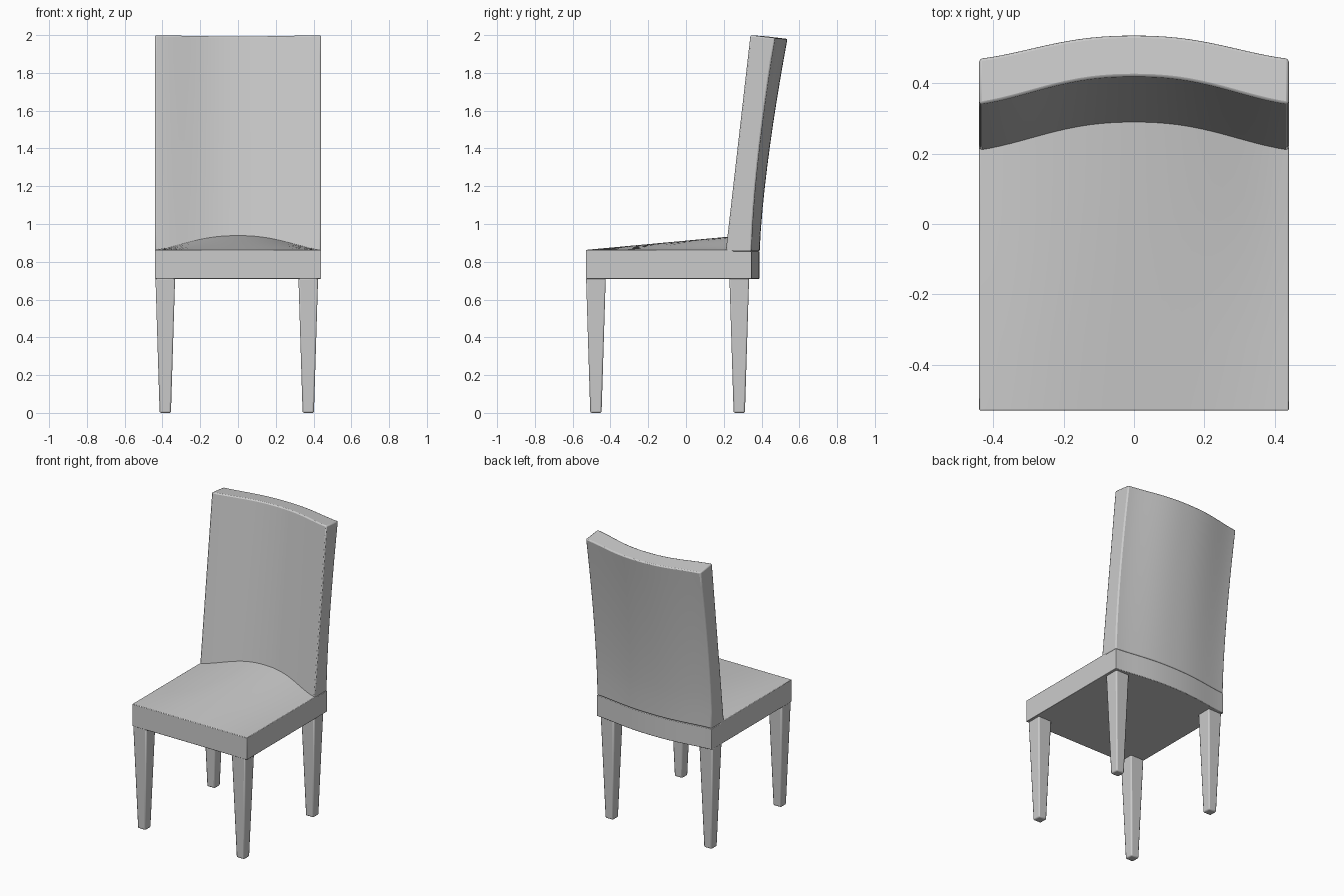
import bpy, bmesh, math

if "Cube" in bpy.data.objects:
    bpy.data.objects.remove(bpy.data.objects["Cube"])

W = 0.44       # half width of seat and backrest
SEAM = 0.855   # height where the backrest meets the seat
STEPS = 28


def bump(x):
    """Arch across the width: 0 at the sides, 1 in the middle."""
    u = min(abs(x) / W, 1)
    return 0.5 * math.cos(u * math.pi / 2) + 0.25 * (1 + math.cos(math.pi * u ** 1.3))


def front_y(x, z):
    t = (z - 0.86) / 1.14
    return 0.21 + 0.13 * t + (0.07 + 0.01 * t) * bump(x)


def back_y(x, z):
    t = max(0, (z - 0.86) / 1.12)
    return 0.347 + 0.123 * t ** 1.5 + (0.043 + 0.024 * t) * bump(x)


def finish(bm, name, bevel, segments=2):
    bmesh.ops.recalc_face_normals(bm, faces=bm.faces[:])
    me = bpy.data.meshes.new(name)
    bm.to_mesh(me)
    bm.free()
    ob = bpy.data.objects.new(name, me)
    bpy.context.collection.objects.link(ob)
    mod = ob.modifiers.new("soft_edges", 'BEVEL')
    mod.width = bevel
    mod.segments = segments
    mod.limit_method = 'ANGLE'
    mod.angle_limit = math.radians(50)
    bpy.ops.object.select_all(action='DESELECT')
    bpy.context.view_layer.objects.active = ob
    ob.select_set(True)
    bpy.ops.object.shade_smooth_by_angle(angle=math.radians(35))
    return ob


def loft(name, profile, bevel):
    """Sweep a (y, z) profile that varies with x across the chair width."""
    bm = bmesh.new()
    rings = []
    for i in range(STEPS + 1):
        x = -W + 2 * W * i / STEPS
        rings.append([bm.verts.new((x, y, z)) for y, z in profile(x)])
    for a, b in zip(rings, rings[1:]):
        for j in range(len(a)):
            k = (j + 1) % len(a)
            bm.faces.new((a[j], a[k], b[k], b[j]))
    bm.faces.new(rings[0])
    bm.faces.new(rings[-1])
    return finish(bm, name, bevel)


# Seat: flat front, crowned towards the back, curved rear edge
def seat_profile(x):
    end = front_y(x, 0.9) + 0.03
    top = [(-0.53 + (end + 0.53) * t,
            0.863 + 0.078 * t * bump(x)) for t in (0, 0.25, 0.5, 0.75, 1)]
    return [(-0.53, 0.71)] + top + [(end + 0.004, SEAM), (back_y(x, SEAM), SEAM),
                                    (back_y(x, 0.71), 0.71)]


loft("seat", seat_profile, 0.003)


# Backrest: leaning, bowed panel with a softened front rim
def backrest_profile(x):
    b = bump(x)
    n = 10
    top_f, top_b = 2.0 - 0.006 * b, 1.985 - 0.005 * b
    front = [(front_y(x, SEAM + (top_f - SEAM) * i / n),
              SEAM + (top_f - SEAM) * i / n) for i in range(n + 1)]
    rear = [(back_y(x, top_b + (SEAM - top_b) * i / n),
             top_b + (SEAM - top_b) * i / n) for i in range(n + 1)]
    return front + rear


loft("backrest", backrest_profile, 0.008)


# Legs: square, tapering to the floor
def leg(name, x, y):
    bm = bmesh.new()
    bmesh.ops.create_cube(bm, size=1)
    for v in bm.verts:
        half = 0.052 if v.co.z > 0 else 0.030
        v.co = (x + math.copysign(half, v.co.x), y + math.copysign(half, v.co.y),
                0.715 if v.co.z > 0 else 0.0)
    finish(bm, name, 0.008)


for row, y in (("front", -0.477), ("rear", 0.282)):
    for side, x in (("left", -0.385), ("right", 0.372)):
        leg(f"{row}_{side}_leg", x, y)
